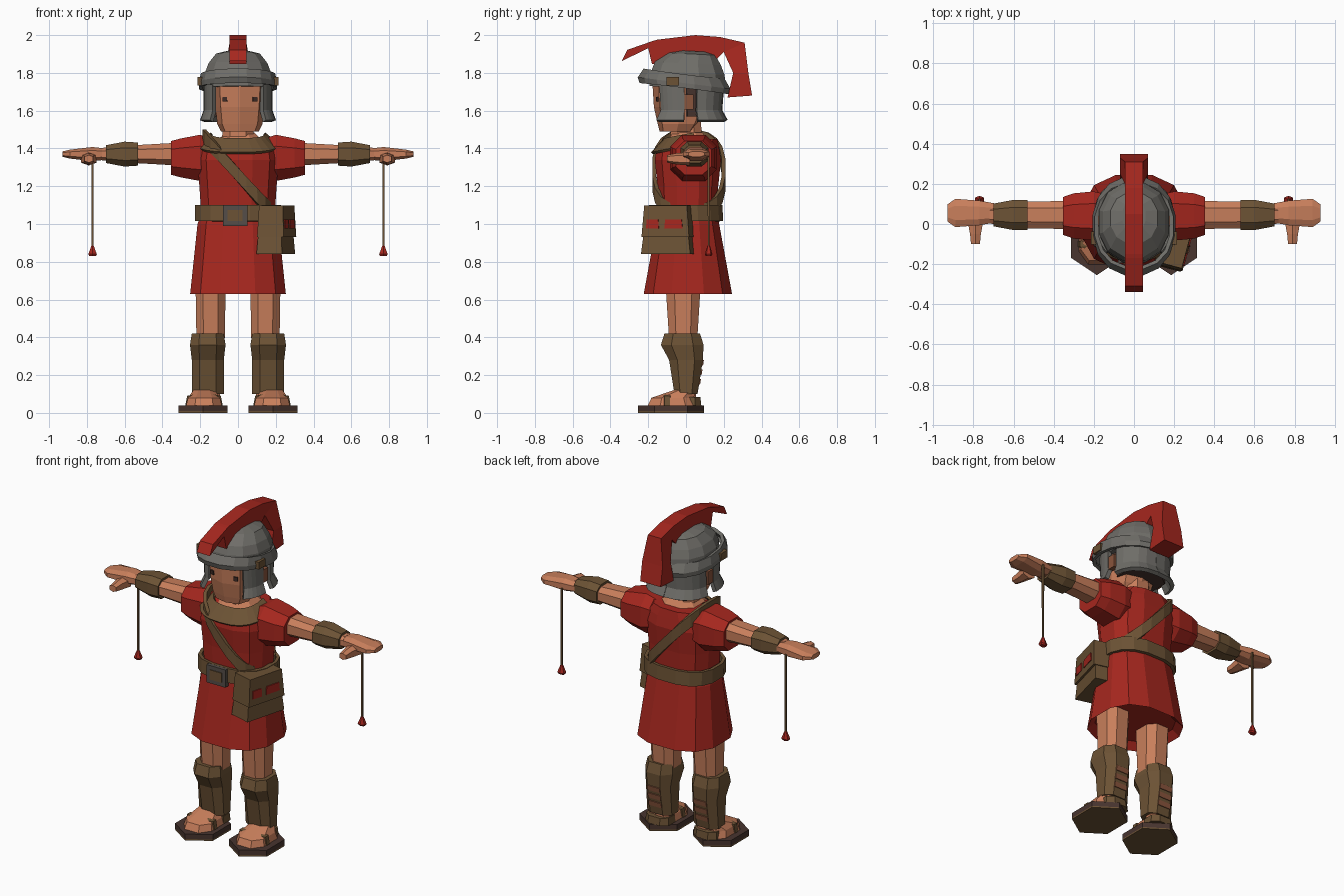
import bpy, bmesh
from math import sin, cos, radians, copysign
from mathutils import Matrix, Vector

if "Cube" in bpy.data.objects:
    bpy.data.objects.remove(bpy.data.objects["Cube"], do_unlink=True)


def material(name, *rgb):
    mat = bpy.data.materials.new(name)
    mat.use_nodes = True
    mat.diffuse_color = (*rgb, 1)
    shader = mat.node_tree.nodes["Principled BSDF"]
    shader.inputs["Base Color"].default_value = (*rgb, 1)
    shader.inputs["Roughness"].default_value = .9
    return mat


SKIN = material("skin", .58, .21, .105)
RED = material("red_cloth", .38, .02, .013)
GREY = material("helmet_grey", .16, .155, .14)
LEATHER = material("brown_leather", .15, .085, .035)
TAN = material("reddish_leather", .25, .09, .045)
SOLE = material("dark_sole", .065, .035, .028)
METAL = material("buckle_metal", .09, .075, .065)
DARK = material("eye_dark", .05, .025, .02)


def finish(name, bm, mat, mirror=False, thick=0):
    bmesh.ops.recalc_face_normals(bm, faces=bm.faces)
    mesh = bpy.data.meshes.new(name)
    bm.to_mesh(mesh)
    bm.free()
    mesh.materials.append(mat)
    part = bpy.data.objects.new(name, mesh)
    bpy.context.collection.objects.link(part)
    if thick:
        solid = part.modifiers.new("thickness", "SOLIDIFY")
        solid.thickness, solid.offset = thick, 0
    if mirror:
        part.modifiers.new("mirror", "MIRROR").use_mirror_merge = False


def bridge(bm, rows, closed):
    for low, high in zip(rows, rows[1:]):
        count = len(low)
        for i in range(count if closed else count - 1):
            j = (i + 1) % count
            bm.faces.new((low[i], low[j], high[j], high[i]))


def loft(name, mat, *rings, centre=(0, 0), axis="z", sides=8, arc=None,
         slope=(0, 0), power=2.6, thick=0, mirror=False):
    """Rounded-square rings: position, two radii, optional shift of the second centre.
    With a thickness it is an open band, over an arc in degrees if one is given."""
    half_step = 180 / sides
    start, end = arc or (half_step, half_step + 360)
    full = end - start > 359
    bm = bmesh.new()
    rows = []
    for position, radius_a, radius_b, *shift in rings:
        row = []
        for i in range(sides if full else sides + 1):
            angle = radians(start + (end - start) * i / sides)
            c, s = cos(angle), sin(angle)
            a = radius_a * copysign(abs(c) ** (2 / power), c)
            b = radius_b * copysign(abs(s) ** (2 / power), s)
            along = position + slope[0] * a + slope[1] * b
            a, b = a + centre[0], b + centre[1] + sum(shift)
            point = {"x": (along, a, b), "y": (a, along, b), "z": (a, b, along)}[axis]
            row.append(bm.verts.new(point))
        rows.append(row)
    bridge(bm, rows, full)
    if full and not thick:
        bm.faces.new(rows[0])
        bm.faces.new(rows[-1])
    finish(name, bm, mat, mirror, thick)


def box(name, mat, location, size, turn=0, taper=1, mirror=False):
    bm = bmesh.new()
    bmesh.ops.create_cube(bm, size=1)
    for vert in bm.verts:
        vert.co *= Vector(size)
        if vert.co.z > 0:
            vert.co.xy *= taper
    bm.transform(Matrix.Translation(location) @ Matrix.Rotation(radians(turn), 4, "Z"))
    finish(name, bm, mat, mirror)


# Tunic with a hollow hem, and its short sleeves
loft("tunic", RED, (.67, .22, .2), (.63, .26, .24), (1, .22, .17), (1.06, .2, .16),
     (1.2, .21, .165), (1.34, .22, .18), (1.4, .21, .17), (1.45, .16, .12, .04),
     centre=(0, .01), sides=12)
loft("sleeves", RED, (.12, .11, .1), (.2, .13, .13), (.3, .12, .11), (.355, .1, .095),
     centre=(.04, 1.35), axis="x", mirror=True)

# Neckline
loft("neck_base", SKIN, (1.42, .15, .14), (1.485, .08, .08), centre=(.01, .01))
loft("neck", SKIN, (1.45, .09, .09), (1.6, .08, .08))
loft("collar", LEATHER, (1.415, .21, .2), (1.475, .14, .13), centre=(0, .02),
     arc=(175, 365), sides=12, slope=(0, .2), thick=.015)

# Belt, buckle and shoulder strap
loft("belt", LEATHER, (1.015, .22, .18), (1.1, .22, .175), centre=(0, .01),
     sides=16, thick=.02)
box("buckle", METAL, (-.015, -.18, 1.045), (.13, .03, .11))
box("buckle_plate", LEATHER, (-.015, -.195, 1.045), (.08, .009, .06))
loft("shoulder_strap", LEATHER, (1.22, .18, .185), (1.3, .18, .185), centre=(0, .015),
     sides=20, slope=(-1.12, 0), thick=.02)

# Satchel, turned outward on the left hip
BAG_TURN = 75


def on_bag(across, out, height):
    place = Matrix.Rotation(radians(BAG_TURN), 3, "Z") @ Vector((across, -out, height))
    return place + Vector((.2, -.09, 0))


box("satchel", LEATHER, on_bag(0, 0, .955), (.27, .14, .23), BAG_TURN, taper=.8)
box("satchel_flap", LEATHER, on_bag(0, .005, 1.015), (.26, .145, .165), BAG_TURN, taper=.9)
for across, width in ((-.07, .07), (.045, .1)):
    box("satchel_patch", RED, on_bag(across, .075, 1), (width, .009, .05), BAG_TURN, taper=.9)

# Arms, bracers, hands and thumbs
loft("arms", SKIN, (.3, .075, .065), (.55, .07, .05), (.72, .045, .035),
     centre=(.045, 1.37), axis="x", mirror=True)
loft("bracers", LEATHER, (.53, .08, .065), (.6, .08, .07), (.7, .06, .05),
     centre=(.045, 1.37), axis="x", mirror=True)
loft("hands", SKIN, (.69, .05, .03), (.77, .065, .04), (.89, .075, .025), (.93, .045, .015),
     centre=(.055, 1.37), axis="x", mirror=True)
loft("thumbs", SKIN, (-.1, .025, .02), (-.05, .03, .03), (.02, .045, .035),
     centre=(.79, 1.345), axis="y", sides=6, mirror=True)

# Hanging cords with tassels
CORD = (.77, .12)
loft("cords", LEATHER, (.88, .006, .006), (1.36, .007, .007),
     centre=CORD, sides=4, mirror=True)
loft("tassels", RED, (.83, .02, .015), (.84, .025, .02), (.885, .007, .007),
     centre=CORD, sides=6, mirror=True)

# Legs, greaves and bands on the calves
loft("legs", SKIN, (.04, .05, .04, .03), (.2, .06, .05, .02), (.4, .08, .08),
     (.7, .085, .1), centre=(.145, -.015), mirror=True)
loft("greaves", LEATHER, (.1, .09, .065), (.28, .09, .095), (.36, .1, .12, -.02),
     (.42, .09, .1, -.02), centre=(.16, 0), mirror=True)
for i in range(3):
    heights = [.15 + .05 * i, .18 + .05 * i]
    loft("calf_bands", TAN, *[(z, .09, .068 + (z - .1) / 6) for z in heights],
         centre=(.16, 0), arc=(67, 113), sides=1, thick=.006, mirror=True)

# Feet in sandals
for name, mat, low, high in (("outsoles", LEATHER, 0, .009), ("sandal_soles", SOLE, .009, .04)):
    loft(name, mat, (low, .15, .175), (high, .15, .175), centre=(.185, -.08),
         sides=6, power=2, mirror=True)
loft("feet", SKIN, (.04, .1, .14), (.08, .09, .12), (.12, .06, .06, .06),
     centre=(.18, -.07), mirror=True)
loft("toe_straps", LEATHER, (.04, .105, .03), (.09, .095, .03), (.1, .05, .02),
     centre=(.18, -.1), mirror=True)
loft("heel_straps", LEATHER, (.04, .085, .07), (.085, .08, .065),
     centre=(.165, .015), mirror=True)

# Head with a ridged face
loft("head", SKIN, (1.49, .1, .09, -.02), (1.53, .12, .11, -.01), (1.62, .13, .14),
     (1.78, .14, .15), centre=(.01, -.03), arc=(0, 360), power=2.8)
for side in (-1, 1):
    box("eye", DARK, (.01 + .08 * side, -.152, 1.66), (.025, .009, .025), 17 * side)

# Helmet dome, brow band, guards and dark lining
loft("helmet_dome", GREY, (1.72, .18, .21), (1.8, .18, .2), (1.85, .16, .18),
     (1.9, .12, .13, .02), (1.915, .06, .08, .03), centre=(0, .01), sides=12,
     slope=(0, -.05), power=2.2)
loft("brow_band", GREY, (1.72, .2, .23), (1.745, .2, .24), (1.79, .19, .21),
     centre=(0, -.01), sides=16, slope=(0, -.13), power=2.2, thick=.02)
for name, arc in (("cheek_guards", (-48, -3)), ("neck_guard", (10, 90))):
    loft(name, GREY, (1.545, .19, .2), (1.6, .17, .17), (1.74, .17, .18),
         centre=(0, .01), arc=arc, sides=5, thick=.025, mirror=True)
loft("helmet_lining", SOLE, (1.57, .14, .11), (1.74, .155, .12), centre=(0, .06))
box("helmet_hinges", TAN, (.165, .015, 1.645), (.03, .05, .08), mirror=True)
box("helmet_rivets", LEATHER, (.2, -.07, 1.755), (.03, .065, .045), mirror=True)

# Crest: a shallow arch over the dome, then a tail that drops behind it
arch = [(y, 2 - .6 * (y - .05) ** 2) for y in (-.31, -.17, -.15, .05, .18)]
depths = (.06, .04, .13, .13, .13)
stations = [((y, z), (y - .03, z - depth)) for (y, z), depth in zip(arch, depths)]
stations += [((.31, 1.96), (.2, 1.91)), ((.33, 1.8), (.25, 1.8)), ((.35, 1.68), (.22, 1.67))]
bm = bmesh.new()
rows = []
for outer, inner in stations:
    half = .045 if outer[1] > 1.9 else .07
    corners = ((-half, *outer), (half, *outer), (half, *inner), (-half, *inner))
    rows.append([bm.verts.new(corner) for corner in corners])
bridge(bm, rows, True)
bm.faces.new(rows[0])
bm.faces.new(rows[-1])
finish("helmet_crest", bm, RED)
